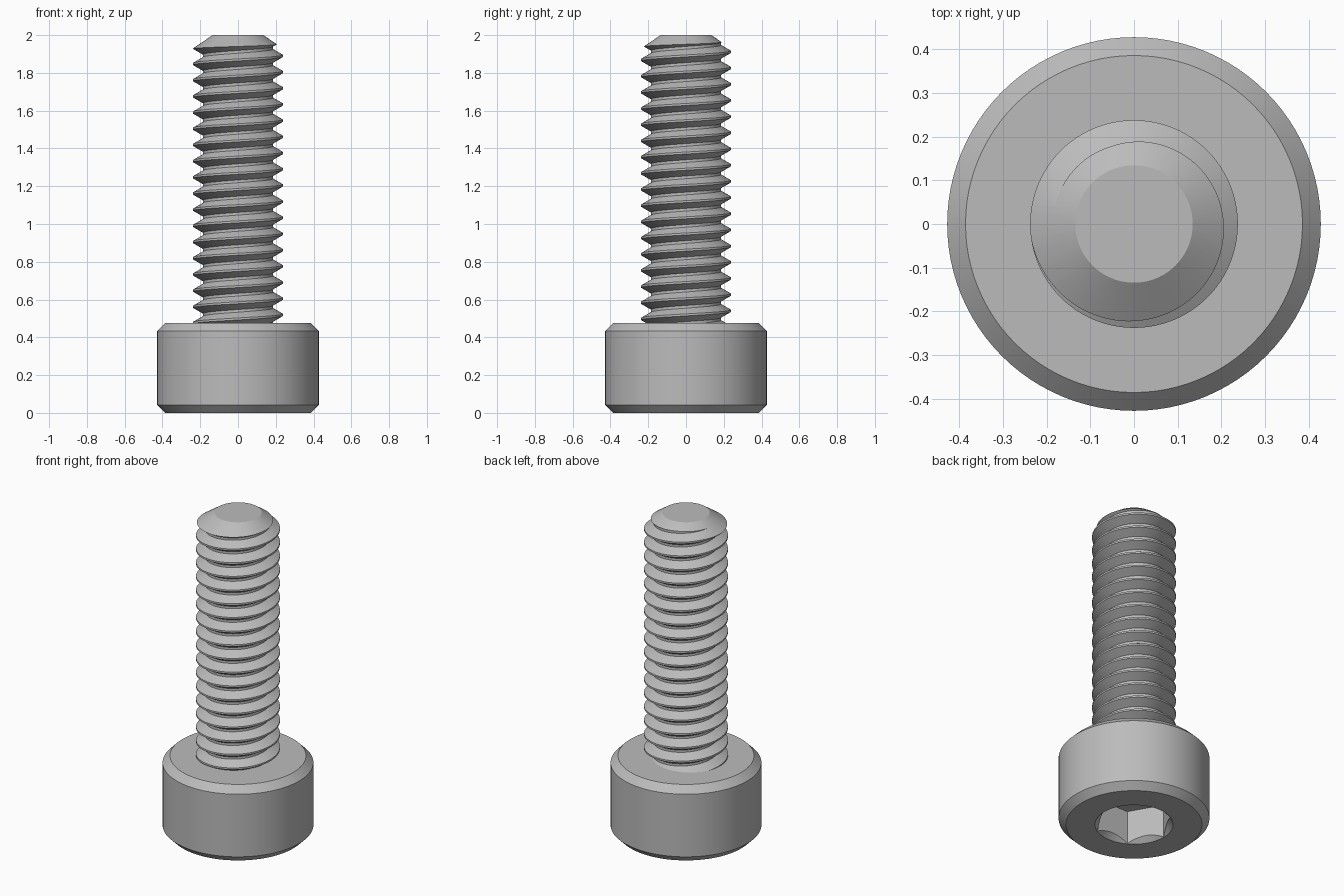
import bpy, bmesh, math

default = bpy.data.objects.get("Cube")
if default:
    bpy.data.objects.remove(default, do_unlink=True)

# Main dimensions
HEAD_R, HEAD_H, HEAD_CHAMFER = 0.428, 0.476, 0.042
MAJOR_R, MINOR_R, PITCH = 0.238, 0.1855, 0.0857
TOP_Z, TIP_R, TIP_SLOPE = 2.0, 0.1345, 0.68
HEX_R, HEX_DEPTH = 0.22, 0.21
CREST_Z = 1.89          # height of one crest on the +x side
SEGMENTS = 96

steel = bpy.data.materials.new("plain_steel_grey")
steel.use_nodes = True
colour = (0.5, 0.5, 0.5, 1.0)
steel.diffuse_color = colour
for node in steel.node_tree.nodes:
    if node.type == 'BSDF_PRINCIPLED':
        node.inputs["Base Color"].default_value = colour


def make_object(name, bm):
    bmesh.ops.recalc_face_normals(bm, faces=bm.faces)
    mesh = bpy.data.meshes.new(name)
    bm.to_mesh(mesh)
    bm.free()
    mesh.materials.append(steel)
    obj = bpy.data.objects.new(name, mesh)
    bpy.context.collection.objects.link(obj)
    return obj


def lathe(name, profile, sides=SEGMENTS):
    """Solid of revolution from (radius, height) points, capped at both ends."""
    bm = bmesh.new()
    rings = [[bm.verts.new((r * math.cos(math.tau * i / sides),
                            r * math.sin(math.tau * i / sides), z))
              for i in range(sides)] for r, z in profile]
    for low, high in zip(rings, rings[1:]):
        for i in range(sides):
            j = (i + 1) % sides
            bm.faces.new((low[i], low[j], high[j], high[i]))
    bm.faces.new(rings[0][::-1])
    bm.faces.new(rings[-1])
    return make_object(name, bm)


def apply_boolean(target, tool, operation):
    mod = target.modifiers.new(operation.lower(), 'BOOLEAN')
    mod.operation = operation
    mod.solver = 'EXACT'
    mod.object = tool
    graph = bpy.context.evaluated_depsgraph_get()
    mesh = bpy.data.meshes.new_from_object(target.evaluated_get(graph))
    target.modifiers.clear()
    target.data = mesh
    bpy.data.objects.remove(tool, do_unlink=True)


def finish(obj):
    bpy.ops.object.select_all(action='DESELECT')
    obj.select_set(True)
    bpy.context.view_layer.objects.active = obj
    bpy.ops.object.shade_smooth_by_angle(angle=math.radians(25))


def helical_rod(name, z_low, z_high):
    """Closed rod with a right-handed trapezoid thread."""
    flank = (MAJOR_R - MINOR_R) * math.tan(math.radians(30))
    crest = PITCH / 8
    profile = [(MAJOR_R, -crest / 2), (MAJOR_R, crest / 2),
               (MINOR_R, crest / 2 + flank), (MINOR_R, PITCH - crest / 2 - flank)]
    first = math.floor((z_low - CREST_Z) / PITCH)
    last = math.ceil((z_high - CREST_Z) / PITCH)
    rows = [(r, CREST_Z + n * PITCH + dz)
            for n in range(first, last + 1) for r, dz in profile]
    bm = bmesh.new()
    columns = []
    for i in range(SEGMENTS):
        a = math.tau * i / SEGMENTS
        columns.append([bm.verts.new((r * math.cos(a), r * math.sin(a),
                                      z + PITCH * i / SEGMENTS)) for r, z in rows])
    # The last column meets the first one a full pitch higher
    columns.append(columns[0][len(profile):])
    for left, right in zip(columns, columns[1:]):
        for k in range(min(len(left), len(right)) - 1):
            bm.faces.new((left[k], right[k], right[k + 1], left[k + 1]))
    # Close both ends with fans towards the axis
    middle = (z_low + z_high) / 2
    ends = [bm.verts.new((0, 0, rows[0][1])), bm.verts.new((0, 0, rows[-1][1]))]
    for edge in [e for e in bm.edges if e.is_boundary]:
        a, b = edge.verts
        bm.faces.new((a, b, ends[0] if a.co.z < middle else ends[1]))
    return make_object(name, bm)


# Cylindrical head with chamfered rims
head = lathe("screw_head", [
    (HEAD_R - HEAD_CHAMFER, 0), (HEAD_R, HEAD_CHAMFER),
    (HEAD_R, HEAD_H - HEAD_CHAMFER), (HEAD_R - HEAD_CHAMFER, HEAD_H)])

# Hexagonal socket with a countersunk mouth
apply_boolean(head, lathe("socket_cutter", [(HEX_R, -0.1), (HEX_R, HEX_DEPTH)], 6),
              'DIFFERENCE')
apply_boolean(head, lathe("mouth_cutter", [(HEX_R + 0.022, -0.02), (0.08, 0.142)]),
              'DIFFERENCE')
finish(head)

# Threaded shank, trimmed to a chamfered tip
shank = helical_rod("threaded_shank", 0.4, 2.1)
wide = 0.3
envelope = lathe("tip_envelope", [
    (wide, HEAD_H - 0.02), (wide, TOP_Z - (wide - TIP_R) * TIP_SLOPE), (TIP_R, TOP_Z)])
apply_boolean(shank, envelope, 'INTERSECT')
finish(shank)
